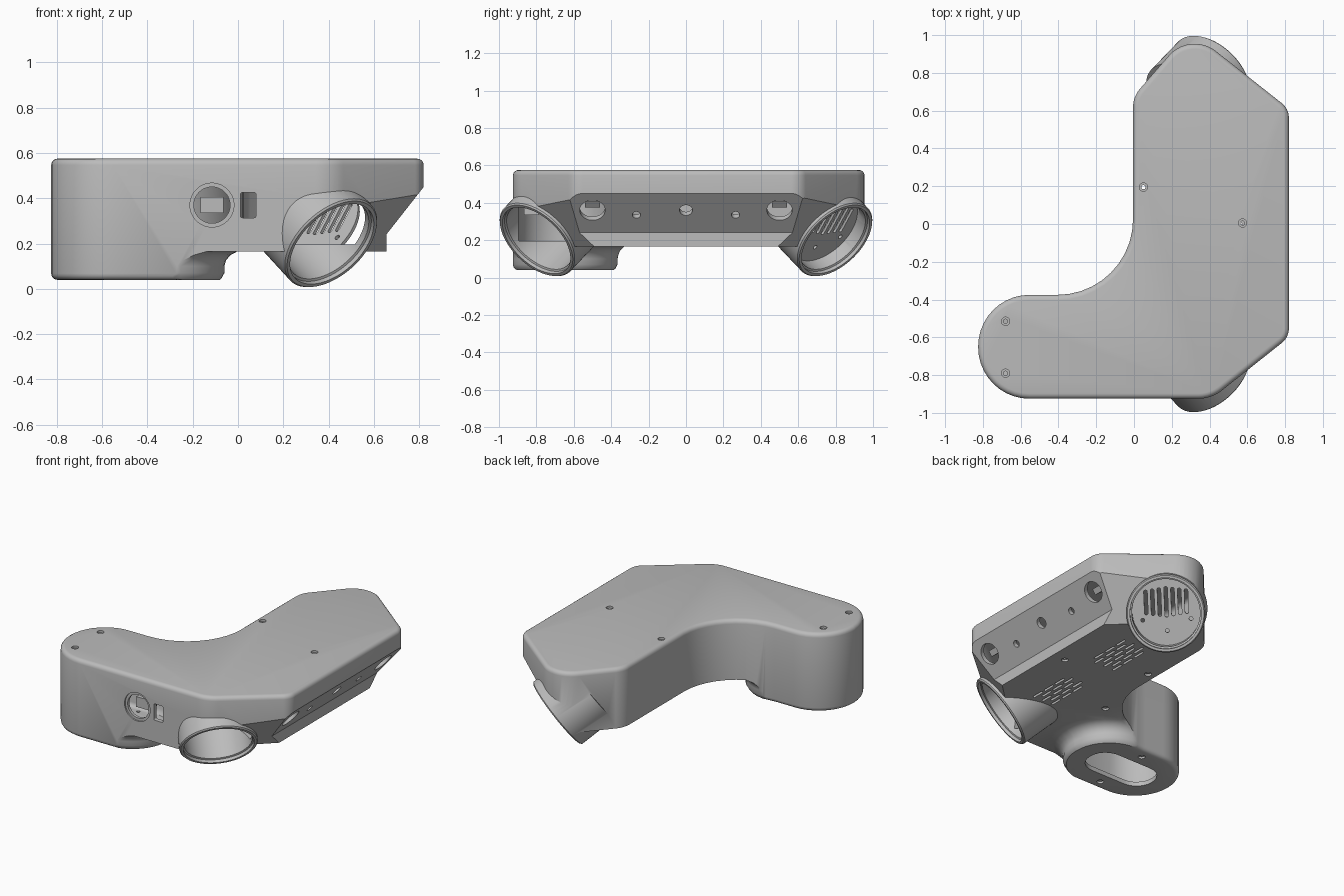
import bpy, bmesh, math
from mathutils import Matrix, Vector

if "Cube" in bpy.data.objects:
    bpy.data.objects.remove(bpy.data.objects["Cube"])

grey = bpy.data.materials.new("light_grey_plastic")
grey.use_nodes = True
COLOUR = (0.5, 0.5, 0.5, 1)
grey.diffuse_color = COLOUR
grey.node_tree.nodes["Principled BSDF"].inputs["Base Color"].default_value = COLOUR


def make(name, bm):
    bmesh.ops.recalc_face_normals(bm, faces=bm.faces)
    mesh = bpy.data.meshes.new(name)
    bm.to_mesh(mesh)
    bm.free()
    mesh.materials.append(grey)
    ob = bpy.data.objects.new(name, mesh)
    bpy.context.collection.objects.link(ob)
    return ob


def boolean(ob, other, op):
    mod = ob.modifiers.new("join", "BOOLEAN")
    mod.object, mod.operation, mod.solver = other, op, "EXACT"
    graph = bpy.context.evaluated_depsgraph_get()
    mesh = bpy.data.meshes.new_from_object(ob.evaluated_get(graph))
    ob.modifiers.clear()
    ob.data = mesh
    bpy.data.objects.remove(other)
    return ob


def rounded(corners, inset, seg=10):
    """Counter-clockwise polygon (x, y, radius), inset and rounded."""
    loop = []
    for i, (x, y, r) in enumerate(corners):
        p = Vector((x, y))
        a = (p - Vector(corners[i - 1][:2])).normalized()
        b = (Vector(corners[(i + 1) % len(corners)][:2]) - p).normalized()
        na, nb = Vector((-a.y, a.x)), Vector((-b.y, b.x))
        p = p + (na + nb) * inset / (1 + na.dot(nb))
        turn = math.atan2(a.x * b.y - a.y * b.x, a.dot(b))
        side = 1 if turn > 0 else -1
        r = max(r - side * inset, 0.002)
        start = p - a * r * math.tan(abs(turn) / 2)
        centre = start + na * r * side
        for k in range(seg + 1):
            t = turn * k / seg
            loop.append(centre + Matrix.Rotation(t, 2) @ (start - centre))
    return loop


def skin(bm, rings):
    rings = [[bm.verts.new(p) for p in ring] for ring in rings]
    for lo, hi in zip(rings, rings[1:]):
        for i in range(len(lo)):
            bm.faces.new((lo[i - 1], lo[i], hi[i], hi[i - 1]))
    bm.faces.new(rings[0])
    bm.faces.new(rings[-1])


def loft(bm, corners, layers, matrix=Matrix(), seg=10):
    """Stack of inset outlines, layers are (inset, z)."""
    skin(bm, [[matrix @ p.to_3d() + matrix.to_3x3() @ Vector((0, 0, z))
               for p in rounded(corners, d, seg)] for d, z in layers])


def lathe(bm, profile, matrix, seg=48):
    skin(bm, [[matrix @ Vector((r * math.cos(math.tau * k / seg),
                                r * math.sin(math.tau * k / seg), t))
               for k in range(seg)] for r, t in profile])


def slot(bm, w, h, r, z0, z1, matrix):
    w, h = w / 2, h / 2
    loft(bm, [(-w, -h, r), (w, -h, r), (w, h, r), (-w, h, r)],
         [(0, z0), (0, z1)], matrix, 6)


def frame(centre, axis):
    return Matrix.Translation(centre) @ Vector(axis).to_track_quat("Z", "Y").to_matrix().to_4x4()


OUTLINE = [(-0.825, -0.925, 0.272), (0.41, -0.925, 0.2), (0.82, -0.6, 0.1),
           (0.82, 0.61, 0.1), (0.298, 1.022, 0.18), (-0.005, 0.674, 0.15),
           (-0.005, -0.375, 0.4), (-0.825, -0.375, 0.272)]
FOOT = [(-1.1, -0.935, 0.2), (-0.06, -0.935, 0.28), (-0.06, -0.365, 0.28), (-1.1, -0.365, 0.2)]
TOP, FLOOR, BASE, WALL = 0.575, 0.165, 0.04, 0.03
PORT_AXIS = {s: Vector((0.55, 0.57 * s, -0.6)).normalized() for s in (-1, 1)}
PORT = {s: frame((0.415, 0.8 * s, 0.198), PORT_AXIS[s]) for s in (-1, 1)}


def enclosure(name, d):
    """Closed body, shrunk on every side by d."""
    # section with sloped right side, long in y, with both corners sliced
    bm = bmesh.new()
    section = [(-1.2, FLOOR + d), (0.655 - d, FLOOR + d), (0.655 - d, 0.24 + d * 0.4),
               (0.82 - d, 0.45 + d * 0.4), (1.1 - d, 0.81 + d * 0.4), (-1.2, 0.81 + d * 0.4)]
    skin(bm, [[Vector((x, y, z)) for x, z in section] for y in (-1.3, 1.3)])
    for s, n in PORT_AXIS.items():
        bmesh.ops.bisect_plane(bm, geom=bm.verts[:] + bm.edges[:] + bm.faces[:],
                               plane_co=Vector((0.6, 0.78 * s, 0.39)) - n * d,
                               plane_no=n, clear_outer=True)
        bmesh.ops.holes_fill(bm, edges=[e for e in bm.edges if e.is_boundary], sides=0)
    upper = make("section", bm)
    # foot, flaring into the floor
    bm = bmesh.new()
    loft(bm, FOOT, [(d + 0.03, BASE - 0.01 + d), (d + 0.012, BASE + 0.008 + d), (d, BASE + 0.03 + d),
                    (d, 0.1 + d), (d - 0.007, 0.125 + d), (d - 0.025, 0.148 + d),
                    (d - 0.06, FLOOR + 0.002 + d), (d - 0.06, 0.3)])
    boolean(upper, make("foot", bm), "UNION")
    # plan outline with rounded top and bottom edges
    bm = bmesh.new()
    e = 0.028
    arc = [(e * (1 - math.cos(t)), e * (1 - math.sin(t)))
           for t in (math.pi / 8 * k for k in range(5))]
    layers = [(d + b, BASE + d + a) for a, b in arc]
    layers += [(d + a, TOP - d - b) for a, b in arc]
    loft(bm, OUTLINE, layers)
    return boolean(make(name, bm), upper, "INTERSECT")


# Hollow shell with two tilted port tubes
shell = enclosure("enclosure_shell", 0)
for m in PORT.values():
    bm = bmesh.new()
    lathe(bm, [(0.238, 0), (0.245, -0.008), (0.245, -0.265)], m, 64)
    boolean(shell, make("tube", bm), "UNION")
boolean(shell, enclosure("cavity", WALL), "DIFFERENCE")
for m in PORT.values():
    bm = bmesh.new()
    lathe(bm, [(0.222, 0.02), (0.222, -0.02), (0.212, -0.025), (0.212, -0.268)], m, 64)
    boolean(shell, make("bore", bm), "DIFFERENCE")

# Screw holes in lid and floor
cut = bmesh.new()
screw = [(0.022, 0.02), (0.022, -0.014), (0.011, -0.014), (0.011, -0.06)]
for x, y in ((-0.68, -0.515), (-0.68, -0.79), (0.05, 0.195), (0.575, 0.005)):
    lathe(cut, screw, frame((x, y, TOP), (0, 0, 1)), 20)
for x, y, z in ((0.56, 0, FLOOR), (0.05, 0.195, FLOOR), (-0.02, -0.3, FLOOR),
                (-0.44, -0.85, BASE), (-0.44, -0.45, BASE)):
    lathe(cut, screw, frame((x, y, z), (0, 0, -1)), 20)

# Front socket opening and switch slot
front = frame((-0.115, -0.925, 0.37), (0, -1, 0))
lathe(cut, [(0.097, 0.02), (0.097, -0.01), (0.08, -0.01), (0.08, -0.06)], front)
slot(cut, 0.07, 0.112, 0.01, -0.06, 0.02, frame((0.045, -0.925, 0.37), (0, -1, 0)))

# Openings in the sloped side
for y, z, r in ((-0.5, 0.36, 0.068), (-0.265, 0.335, 0.022), (0, 0.36, 0.035),
                (0.265, 0.335, 0.022), (0.5, 0.36, 0.068)):
    x = 0.82 - (0.45 - z) * 0.786
    lathe(cut, [(r, 0.03), (r, -0.07)], frame((x, y, z), (0.786, 0, -0.618)), 32)

# Floor vents and foot opening
for y0, rows in ((0.26, 6), (-0.31, 5)):
    for i in range(rows):
        for j in (-1, 0, 1):
            shift = 0.02 if i % 2 else -0.02
            slot(cut, 0.016, 0.085, 0.007, FLOOR - 0.02, FLOOR + 0.06,
                 Matrix.Translation((0.34 + (i - (rows - 1) / 2) * 0.036, y0 + j * 0.105 + shift, 0)))
slot(cut, 0.5, 0.25, 0.12, 0, BASE + 0.06, Matrix.Translation((-0.44, -0.65, 0)))
boolean(shell, make("openings", cut), "DIFFERENCE")

# Slotted grille inside the rear port
bm = bmesh.new()
lathe(bm, [(0.214, -0.1), (0.214, -0.115)], PORT[1], 64)
grille = make("rear_port_grille", bm)
bm = bmesh.new()
for i in range(-3, 4):
    slot(bm, 0.022, 0.19 - 0.012 * abs(i), 0.01, -0.15, -0.05,
         PORT[1] @ Matrix.Translation((i * 0.042, 0.06, 0)))
for x, y in ((-0.15, -0.05), (0, -0.12), (0.15, -0.05)):
    lathe(bm, [(0.012, -0.05), (0.012, -0.15)], PORT[1] @ Matrix.Translation((x, y, 0)), 16)
boolean(grille, make("grille_slots", bm), "DIFFERENCE")

# Connector blocks behind the openings
blocks = [("front_socket", front @ Matrix.Translation((0, 0, -0.1)), (0.1, 0.07, 0.08))]
for label, y in (("side_socket_front", -0.5), ("side_socket_rear", 0.5)):
    m = frame((0.75, y, 0.36), (0.786, 0, -0.618))
    blocks.append((label, m @ Matrix.Translation((0, 0, -0.09)), (0.08, 0.04, 0.08)))
for label, m, size in blocks:
    bm = bmesh.new()
    bmesh.ops.create_cube(bm, size=1, matrix=m @ Matrix.Diagonal((*size, 1)))
    make(label, bm)

# Smooth curved walls, keep edges sharp
bpy.ops.object.select_all(action="DESELECT")
for ob in (shell, grille):
    ob.select_set(True)
bpy.context.view_layer.objects.active = shell
bpy.ops.object.shade_smooth_by_angle(angle=math.radians(30))
